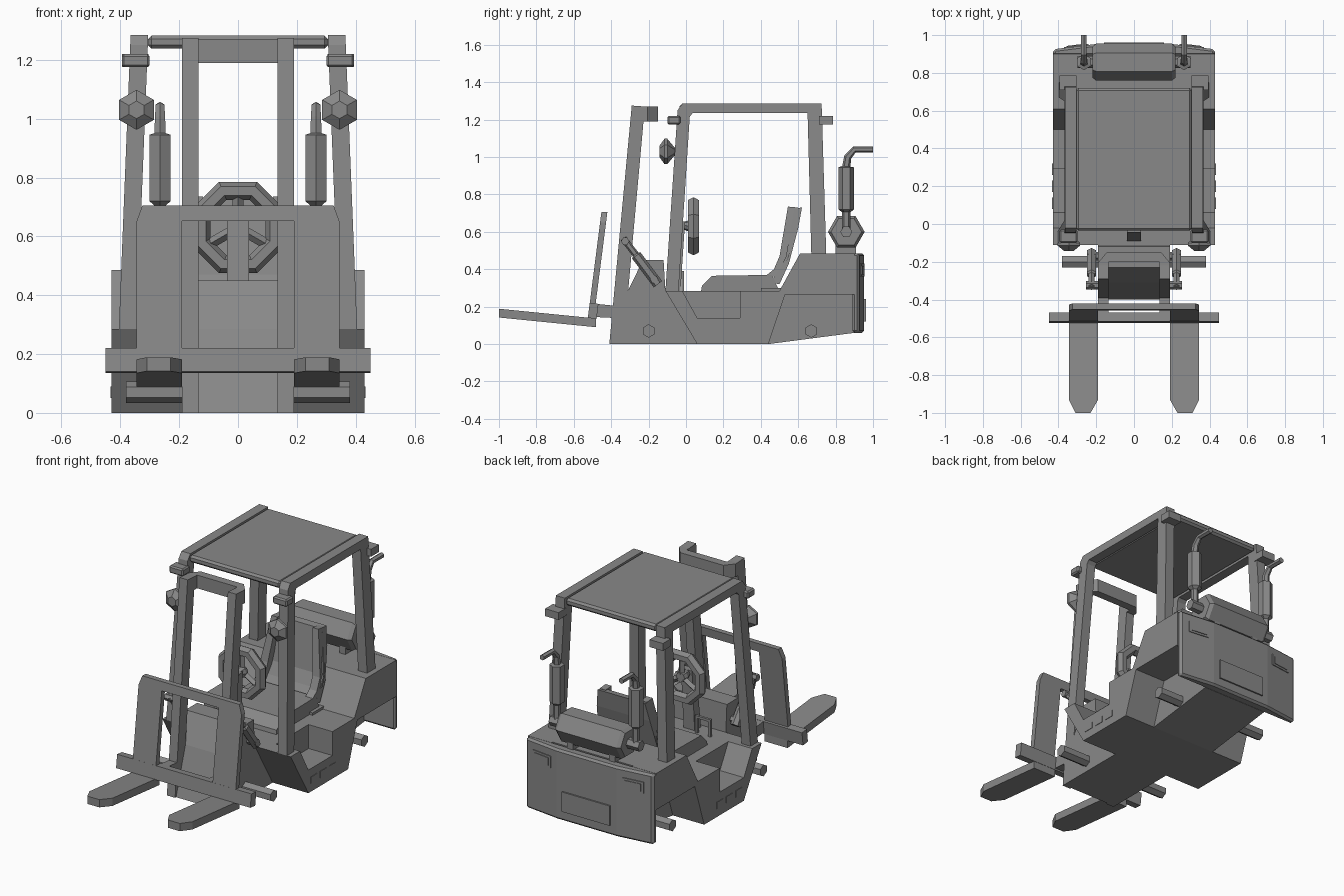
import bpy, bmesh, math
from mathutils import Vector

if "Cube" in bpy.data.objects:
    bpy.data.objects.remove(bpy.data.objects["Cube"])

grey = bpy.data.materials.new("plain grey")
grey.diffuse_color = (0.25, 0.25, 0.25, 1)
grey.use_nodes = True
grey.node_tree.nodes["Principled BSDF"].inputs["Base Color"].default_value = grey.diffuse_color


def finish(name, bm, mirror=False, bevel=0):
    bmesh.ops.recalc_face_normals(bm, faces=bm.faces)
    me = bpy.data.meshes.new(name)
    bm.to_mesh(me)
    bm.free()
    me.materials.append(grey)
    ob = bpy.data.objects.new(name, me)
    bpy.context.collection.objects.link(ob)
    if bevel:
        m = ob.modifiers.new("bevel", 'BEVEL')
        m.width, m.segments = bevel, 1
    if mirror:
        m = ob.modifiers.new("mirror", 'MIRROR')
        m.use_mirror_merge = False
    return ob


def prism(name, pts, axis, a, b, mirror=False, warp=None, bevel=0):
    """Extrude a 2D outline along an axis from a to b, optionally warping it."""
    place = {'x': lambda p, t: Vector((t, p[0], p[1])),
             'y': lambda p, t: Vector((p[0], t, p[1])),
             'z': lambda p, t: Vector((p[0], p[1], t))}[axis]
    warp = warp or (lambda v: v)
    bm = bmesh.new()
    rings = [[bm.verts.new(warp(place(p, t))) for p in pts] for t in (a, b)]
    n = len(pts)
    bm.faces.new(rings[0])
    bm.faces.new(rings[1])
    for i in range(n):
        j = (i + 1) % n
        bm.faces.new((rings[0][i], rings[0][j], rings[1][j], rings[1][i]))
    return finish(name, bm, mirror, bevel)


def box(name, x0, x1, y0, y1, z0, z1, mirror=False, bevel=0):
    return prism(name, [(x0, y0), (x1, y0), (x1, y1), (x0, y1)], 'z', z0, z1, mirror, None, bevel)


def tube(name, path, radii, mirror=False, sides=6, phase=0.0):
    """Low-sided tube through path points with a radius at each point."""
    P = [Vector(p) for p in path]
    bm = bmesh.new()
    rings = []
    for i, p in enumerate(P):
        d = Vector()
        if i > 0:
            d += (p - P[i - 1]).normalized()
        if i < len(P) - 1:
            d += (P[i + 1] - p).normalized()
        d.normalize()
        u = d.cross(Vector((0, 0, 1)) if abs(d.x) > 0.9 else Vector((1, 0, 0))).normalized()
        v = d.cross(u)
        rings.append([bm.verts.new(p + radii[i] * (u * math.cos(t) + v * math.sin(t)))
                      for t in (phase + 2 * math.pi * k / sides for k in range(sides))])
    bm.faces.new(rings[0])
    bm.faces.new(rings[-1])
    for r, s in zip(rings, rings[1:]):
        for k in range(sides):
            j = (k + 1) % sides
            bm.faces.new((r[k], r[j], s[j], s[k]))
    return finish(name, bm, mirror)


# Chassis: central core, stepped sides with wheel arches, front and rear spines
prism("body_core", [(-.11, .285), (.06, 0), (.44, 0), (.53, .265), (.89, .265), (.89, .485),
                    (.61, .485), (.50, .285)], 'x', -.27, .27)
prism("body_side", [(-.11, .285), (-.02, .285), (.06, .14), (.29, .14), (.29, .285), (.50, .285),
                    (.61, .485), (.90, .485), (.90, .265), (.53, .265), (.44, 0), (.06, 0)],
      'x', .27, .43, True)
prism("rear_chassis", [(.40, 0), (.44, 0), (.90, .06), (.90, .30), (.40, .30)], 'x', -.22, .22)
prism("front_chassis", [(-.40, 0), (-.31, .285), (-.23, .45), (-.12, .45), (-.11, .285), (.06, 0)],
      'x', -.19, .19)

# Counterweight with faceted back, plate and lamps
prism("counterweight", [(-.43, .89), (-.427, .925), (-.2, .953), (.2, .953), (.427, .925), (.43, .89)],
      'z', .06, .485, bevel=.012)
box("rear_plate", -.16, .16, .94, .962, .12, .24)
lean = lambda v: Vector((v.x, v.y - (v.x - .2) * .123, v.z))
prism("rear_lamp_frame", [(.24, .36), (.37, .36), (.37, .43), (.24, .43)], 'y', .94, .958, True, lean)
prism("rear_lamp", [(.255, .372), (.355, .372), (.355, .418), (.255, .418)], 'y', .94, .962, True, lean)

# Step slots on the sills
for i in range(3):
    y = .08 + i * .09
    box("sill_slot", .42, .433, y, y + .06, .05, .09, True)

# Axle stubs
for n, y in (("front_axle", -.20), ("rear_axle", .67)):
    tube(n, [(-.38, y, .07), (.38, y, .07)], [.036, .036], phase=math.pi / 6)

# Cab frame leaning inwards, and roof
splay = lambda v: Vector((v.x + .04 * (1.285 - v.z), v.y, v.z))
prism("cab_frame", [(-.11, .285), (-.045, 1.25), (-.02, 1.285), (.725, 1.285), (.75, .48), (.67, .48),
                    (.65, 1.235), (.035, 1.235), (.02, 1.215), (-.04, .285)],
      'x', .305, .365, True, splay)
box("roof_panel", -.306, .306, -.035, .72, 1.238, 1.282, bevel=.012)

# Work lamps on the frame
box("front_work_lamp", .30, .395, -.10, -.03, 1.175, 1.22, True, .008)
box("rear_work_lamp", .305, .395, .71, .785, 1.175, 1.22, True)

# Mirrors
tube("mirror", [(.345, -.142, 1.03), (.345, -.115, 1.03), (.345, -.10, 1.03), (.345, -.055, 1.03)],
     [.03, .068, .068, .014], True)

# Mast, cross beam and tilt rams
prism("mast_upright", [(-.41, 0), (-.29, 1.275), (-.22, 1.27), (-.335, 0)], 'x', .135, .19, True)
prism("mast_cross_beam", [(-.19, -.24), (-.19, -.205), (-.145, -.15), (.145, -.15), (.19, -.205),
                          (.19, -.24), (.135, -.24), (.135, -.20), (-.135, -.20), (-.135, -.24)],
      'z', 1.19, 1.27)
tube("tilt_ram", [(.225, -.335, .565), (.225, -.27, .48), (.225, -.265, .473), (.225, -.15, .32)],
     [.018, .018, .028, .028], True)
tube("ram_top_pin", [(.17, -.325, .55), (.255, -.325, .55)], [.022, .022], True)
tube("ram_base_pin", [(.17, -.17, .345), (.25, -.17, .345)], [.022, .022], True)

# Fork carriage
tilt = lambda v: Vector((v.x, v.y + (v.z - .2) * .128, v.z))
prism("carriage_frame", [(-.345, .2), (-.345, .65), (-.325, .705), (.325, .705), (.345, .65), (.345, .2),
                         (.19, .2), (.19, .652), (-.19, .652), (-.19, .2)], 'y', -.517, -.485,
      warp=tilt)
prism("carriage_bar", [(-.525, .14), (-.515, .22), (-.468, .215), (-.478, .135)], 'x', -.45, .45)
prism("carriage_bracket", [(-.49, .145), (-.48, .215), (-.38, .205), (-.39, .14)], 'x', .135, .19, True)

# Forks rising slightly towards the tips
rise = lambda v: Vector((v.x, v.y, v.z + (-.48 - v.y) * .1))
prism("fork", [(.19, -.48), (.19, -.93), (.23, -1), (.31, -1), (.345, -.93), (.345, -.48)],
      'z', .09, .137, True, rise)

# Seat
prism("seat_cushion", [(.08, .28), (.085, .31), (.14, .365), (.46, .37), (.50, .28)], 'x', -.2, .2)
narrow = lambda v: Vector((v.x * (1 - .9 * max(0, v.z - .5)), v.y, v.z))
prism("seat_back", [(.45, .33), (.50, .40), (.535, .47), (.578, .725), (.62, .73), (.60, .62),
                    (.55, .43), (.50, .32)], 'x', -.2, .2, warp=narrow)
prism("seat_bolster", [(.42, .36), (.47, .40), (.50, .47), (.545, .735), (.60, .73), (.55, .47),
                       (.50, .36)], 'x', .15, .2, True, narrow)

# Steering column, wheel, hub and spokes
prism("steering_column", [(-.09, .28), (-.045, .655), (-.005, .655), (-.03, .28)], 'x', -.037, .037)
tube("steering_hub", [(0, -.02, .635), (0, .03, .63), (0, .055, .63)], [.018, .035, .03], sides=8)
bpy.ops.mesh.primitive_torus_add(major_segments=8, minor_segments=6, major_radius=.135,
                                 minor_radius=.033, location=(0, .04, .63),
                                 rotation=(math.pi / 2, math.pi / 8, 0))
wheel = bpy.context.object
wheel.name = "steering_wheel"
wheel.data.materials.append(grey)
for a in (90, 210, 330):
    c, s = math.cos(math.radians(a)), math.sin(math.radians(a))
    tube("steering_spoke", [(.02 * c, .04, .63 + .02 * s), (.125 * c, .04, .63 + .125 * s)],
         [.018, .018], sides=4)

# Control levers
for x in (-.06, -.15):
    box("control_lever", x - .008, x + .008, -.025, -.01, .28, .39)
box("lever_bar", -.158, -.052, -.025, -.01, .375, .39)

# Fuel tank on its feet
tube("fuel_tank", [(-.22, .857, .60), (-.20, .857, .60), (.20, .857, .60), (.22, .857, .60)],
     [.082, .098, .098, .082])
box("tank_foot", .12, .16, .80, .91, .48, .56, True)

# Exhaust stacks
tube("exhaust_inlet", [(.2, .857, .60), (.30, .857, .60)], [.032, .032], True)
tube("exhaust_stack", [(.265, .857, .60), (.265, .857, .705), (.265, .857, .72), (.265, .857, .945),
                       (.265, .857, .95), (.265, .865, 1.0), (.265, .90, 1.04), (.265, 1.0, 1.04)],
     [.022, .022, .042, .042, .022, .02, .017, .017], True)
